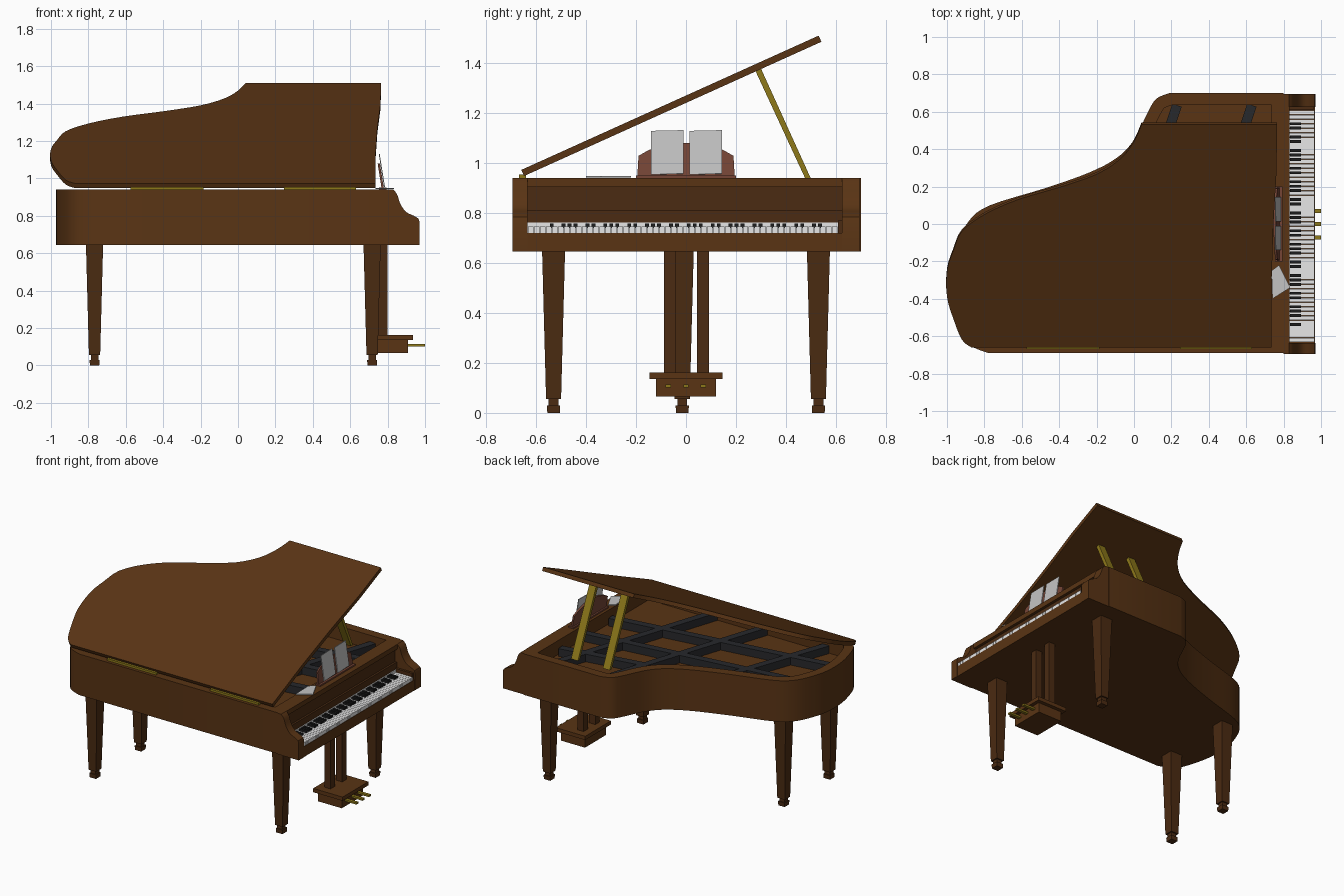
import bpy, bmesh, math
from mathutils import Matrix, Vector

cube = bpy.data.objects.get("Cube")
if cube:
    bpy.data.objects.remove(cube)


def material(name, r, g, b):
    m = bpy.data.materials.new(name)
    m.use_nodes = True
    m.diffuse_color = (r, g, b, 1)
    m.node_tree.nodes["Principled BSDF"].inputs["Base Color"].default_value = (r, g, b, 1)
    return m


WOOD = material("walnut", 0.10, 0.034, 0.007)
DARK = material("dark_walnut", 0.07, 0.024, 0.006)
RED = material("red_wood", 0.18, 0.06, 0.037)
BRASS = material("brass", 0.27, 0.19, 0.01)
IRON = material("black_iron", 0.02, 0.021, 0.024)
EBONY = material("ebony", 0.012, 0.012, 0.012)
IVORY = material("ivory", 0.8, 0.8, 0.8)
PAPER = material("paper", 0.55, 0.55, 0.55)


def finish(name, bm, mat, smooth=False):
    bmesh.ops.recalc_face_normals(bm, faces=bm.faces)
    me = bpy.data.meshes.new(name)
    bm.to_mesh(me)
    bm.free()
    me.materials.append(mat)
    ob = bpy.data.objects.new(name, me)
    bpy.context.collection.objects.link(ob)
    if smooth:
        bpy.ops.object.select_all(action='DESELECT')
        ob.select_set(True)
        bpy.context.view_layer.objects.active = ob
        bpy.ops.object.shade_smooth_by_angle(angle=math.radians(30))
    return ob


def add_prism(bm, pts, axis, a, b):
    """Extrude a 2D outline along one axis from a to b; returns the end cap at b."""
    place = {'x': lambda p, t: (t, p[0], p[1]),
             'y': lambda p, t: (p[0], t, p[1]),
             'z': lambda p, t: (p[0], p[1], t)}[axis]
    low = [bm.verts.new(place(p, a)) for p in pts]
    top = [bm.verts.new(place(p, b)) for p in pts]
    bm.faces.new(low)
    cap = bm.faces.new(top)
    for i in range(len(pts)):
        j = (i + 1) % len(pts)
        bm.faces.new((low[i], low[j], top[j], top[i]))
    return cap


def prism(name, pts, axis, a, b, mat, matrix=None, smooth=False):
    bm = bmesh.new()
    add_prism(bm, pts, axis, a, b)
    if matrix:
        bm.transform(matrix)
    return finish(name, bm, mat, smooth)


def rect(x0, x1, y0, y1):
    return [(x0, y0), (x1, y0), (x1, y1), (x0, y1)]


def box(name, x, y, z, mat, matrix=None):
    return prism(name, rect(*x, *y), 'z', *z, mat, matrix)


def smooth_path(pts, steps=4):
    """Catmull-Rom curve through the points."""
    out = []
    ext = [pts[0]] + pts + [pts[-1]]
    for p0, p1, p2, p3 in zip(ext, ext[1:], ext[2:], ext[3:]):
        a, b, c, d = map(Vector, (p0, p1, p2, p3))
        for k in range(steps):
            t = k / steps
            out.append(tuple(0.5 * (2*b + (c-a)*t + (2*a-5*b+4*c-d)*t*t + (3*b-a-3*c+d)*t**3)))
    return out + [pts[-1]]


# Case: curved outline, hollowed from the top
bend = [(0.19, 0.70), (0.12, 0.67), (0.075, 0.60), (0.0, 0.45), (-0.09, 0.355), (-0.24, 0.275),
        (-0.48, 0.19), (-0.77, 0.10), (-0.88, 0.02), (-0.94, -0.1), (-0.97, -0.22),
        (-0.97, -0.38), (-0.93, -0.55), (-0.88, -0.645), (-0.78, -0.69)]
bm = bmesh.new()
cap = add_prism(bm, [(0.80, -0.69), (0.80, 0.70)] + smooth_path(bend), 'z', 0.645, 0.94)
bmesh.ops.recalc_face_normals(bm, faces=bm.faces)
bmesh.ops.inset_individual(bm, faces=[cap], thickness=0.065, use_even_offset=True)
floor = bmesh.ops.extrude_discrete_faces(bm, faces=[cap])["faces"]
bmesh.ops.translate(bm, verts=floor[0].verts, vec=(0, 0, -0.10))
finish("case", bm, WOOD, True)

# Cheeks, key bed, top rail and fallboard
cheek = [(0.80, 0.645), (0.97, 0.645), (0.97, 0.77)] + smooth_path(
    [(0.965, 0.785), (0.94, 0.80), (0.90, 0.82), (0.87, 0.86), (0.85, 0.915), (0.83, 0.94)]) + [(0.80, 0.94)]
for side, y0, y1 in (("right", -0.695, -0.635), ("left", 0.625, 0.695)):
    prism(side + "_cheek", cheek, 'y', y0, y1, WOOD, smooth=True)
box("key_bed", (0.80, 0.968), (-0.635, 0.625), (0.645, 0.72), WOOD)
box("top_rail", (0.80, 0.832), (-0.635, 0.625), (0.905, 0.94), WOOD)
box("fallboard", (0.80, 0.812), (-0.635, 0.625), (0.76, 0.905), DARK)
box("fallboard_lip", (0.80, 0.826), (-0.635, 0.625), (0.762, 0.81), DARK)
box("key_end_block", (0.80, 0.96), (0.609, 0.625), (0.72, 0.77), DARK)
box("key_back_strip", (0.81, 0.832), (-0.635, 0.609), (0.72, 0.762), IVORY)

# Keyboard
white, black = bmesh.new(), bmesh.new()
count, start = 52, -0.633
pitch = 1.241 / count
for i in range(count):
    y = start + i * pitch
    add_prism(white, rect(0.83, 0.965, y + 0.001, y + pitch - 0.001), 'z', 0.72, 0.745)
    if i % 7 not in (1, 4) and 2 < i < count - 3:
        add_prism(black, rect(0.833, 0.892, y + pitch - 0.0075, y + pitch + 0.0075), 'z', 0.74, 0.759)
finish("white_keys", white, IVORY)
finish("black_keys", black, EBONY)

# Iron frame bars inside the case
bars = [((0.63, 0.635), (0.21, -0.63)), ((0.23, 0.635), (-0.19, -0.63)), ((-0.39, 0.18), (-0.68, -0.63)),
        ((0.72, -0.17), (-0.90, -0.40)), ((0.72, 0.12), (-0.80, -0.07)), ((0.72, 0.40), (0.12, 0.30))]
bm = bmesh.new()
for p, q in bars:
    p, q = Vector(p), Vector(q)
    n = (q - p).orthogonal().normalized() * 0.026
    add_prism(bm, [p - n, q - n, q + n, p + n], 'z', 0.84, 0.895)
finish("iron_frame", bm, IRON)

# Raised lid, drawn flat and swung about the hinge line
swing = math.radians(24.3)
edge = [(0.04, 0.54), (0.0, 0.45), (-0.07, 0.36), (-0.2, 0.275), (-0.4, 0.205), (-0.62, 0.14), (-0.8, 0.06),
        (-0.92, -0.03), (-0.965, -0.13), (-1.0, -0.24), (-1.0, -0.38), (-0.965, -0.50),
        (-0.92, -0.61), (-0.87, -0.65)]
side = [(0.735, -0.65), (0.735, -0.32), (0.745, 0.0), (0.762, 0.29), (0.765, 0.54)]
flat = [(x, (y + 0.65) / math.cos(swing)) for x, y in side + smooth_path(edge, 3)]
prism("lid", flat, 'z', 0, 0.027, WOOD,
      Matrix.Translation((0, -0.648, 0.948)) @ Matrix.Rotation(swing, 4, 'X'), True)

# Hinges and lid props
for name, x in (("rear_hinge", (-0.575, -0.185)), ("front_hinge", (0.245, 0.63))):
    box(name, x, (-0.668, -0.64), (0.938, 0.955), BRASS)
for name, x in (("rear_prop", 0.245), ("front_prop", 0.498)):
    prism(name, [(0.495, 0.90), (0.517, 0.90), (0.297, 1.385), (0.275, 1.375)], 'x', x, x + 0.055, BRASS)

# Music desk with two open sheets, leaning back
lean = Matrix.Translation((0.78, 0, 0.945)) @ Matrix.Rotation(math.radians(-9), 4, 'Y')
half = [(0.195, 0), (0.19, 0.085), (0.15, 0.108), (0.06, 0.137)]
prism("music_desk", half + [(-y, z) for y, z in reversed(half)], 'x', -0.012, 0, RED, lean)
box("desk_ledge", (0.755, 0.795), (-0.20, 0.20), (0.94, 0.95), RED)
for name, y0 in (("right_sheet", -0.14), ("left_sheet", 0.014)):
    prism(name, [(y0, 0.008), (y0 + 0.13, 0.012), (y0 + 0.13, 0.188), (y0, 0.185)],
          'x', 0.002, 0.007, PAPER, lean)
prism("loose_sheet", [(0.775, -0.22), (0.835, -0.34), (0.74, -0.40), (0.735, -0.25)],
      'z', 0.942, 0.949, PAPER)


# Legs: tapered posts with a neck and foot
def add_taper(bm, x, y, z0, z1, w0, w1):
    cap = add_prism(bm, rect(x - w0/2, x + w0/2, y - w0/2, y + w0/2), 'z', z0, z1)
    bmesh.ops.scale(bm, verts=cap.verts, vec=(w1 / w0, w1 / w0, 1),
                    space=Matrix.Translation((-x, -y, 0)))


for name, x, y in (("front_right_leg", 0.717, -0.53), ("front_left_leg", 0.717, 0.53),
                   ("rear_right_leg", -0.767, -0.53), ("rear_left_leg", -0.767, -0.015)):
    bm = bmesh.new()
    add_taper(bm, x, y, 0.055, 0.65, 0.06, 0.092)
    add_taper(bm, x, y, 0.03, 0.055, 0.04, 0.04)
    add_taper(bm, x, y, 0, 0.03, 0.05, 0.053)
    finish(name, bm, DARK)

# Pedal lyre
for name, y in (("right_lyre_post", -0.064), ("left_lyre_post", 0.068)):
    box(name, (0.75, 0.798), (y - 0.024, y + 0.024), (0.16, 0.65), DARK)
box("pedal_box", (0.72, 0.91), (-0.12, 0.12), (0.065, 0.135), WOOD)
box("pedal_box_top", (0.70, 0.935), (-0.146, 0.146), (0.135, 0.162), WOOD)
for name, y in (("right_pedal", -0.072), ("middle_pedal", 0), ("left_pedal", 0.07)):
    box(name, (0.90, 1.0), (y - 0.011, y + 0.011), (0.101, 0.114), BRASS)
